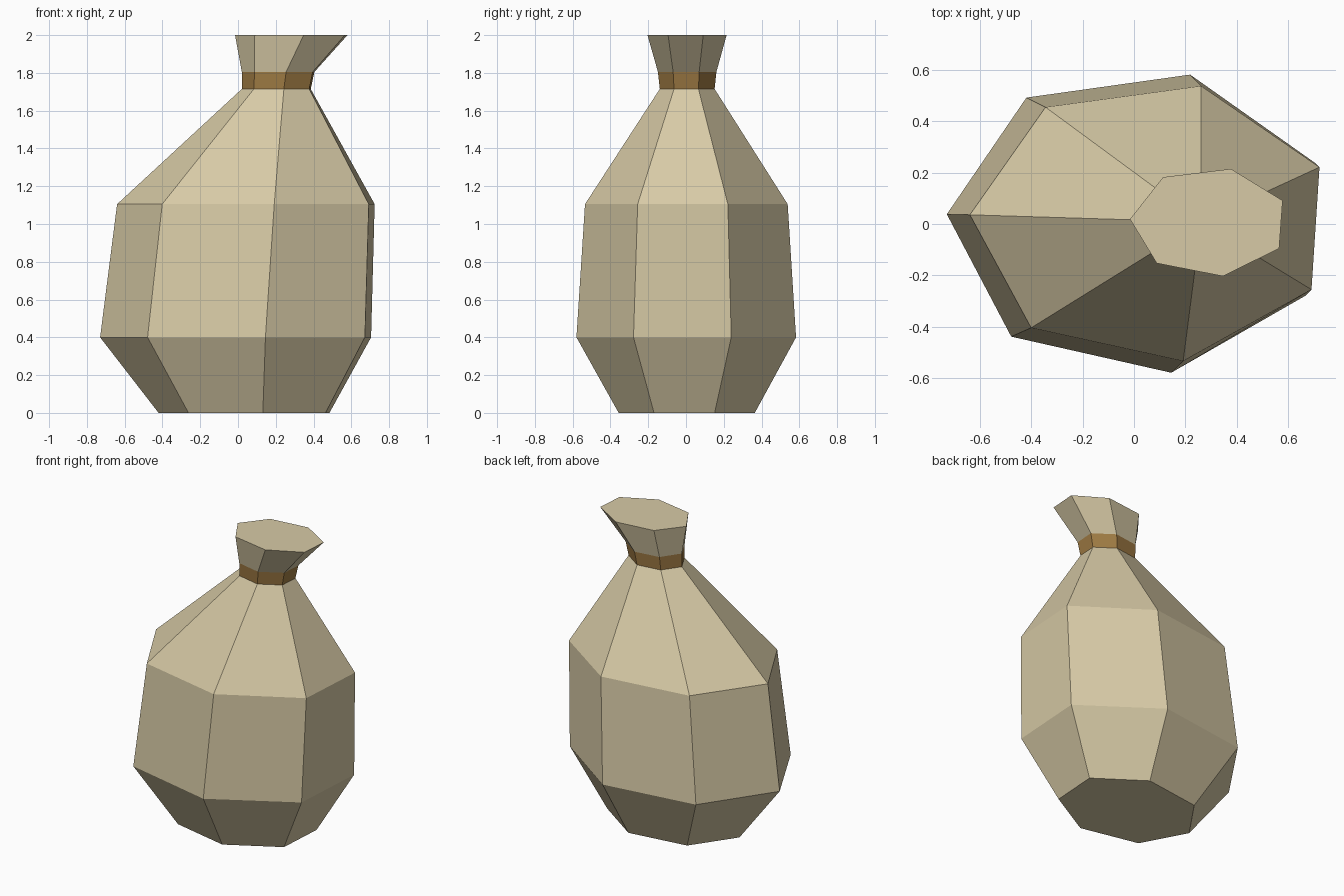
import bpy
import bmesh
from math import cos, sin, tau, radians

cube = bpy.data.objects.get("Cube")
if cube:
    bpy.data.objects.remove(cube, do_unlink=True)

SIDES = 7
PHASE = radians(177.1)


def make_material(name, color):
    mat = bpy.data.materials.new(name)
    mat.use_nodes = True
    mat.diffuse_color = color
    bsdf = next(n for n in mat.node_tree.nodes if n.type == 'BSDF_PRINCIPLED')
    bsdf.inputs["Base Color"].default_value = color
    bsdf.inputs["Roughness"].default_value = 0.9
    return mat


def loft(name, rings, mat, cap_bottom=False, cap_top=False):
    """Join seven-sided oval rings, each given as (z, centre x, radius x, radius y)."""
    bm = bmesh.new()
    loops = []
    for z, cx, rx, ry in rings:
        angles = [PHASE + tau * i / SIDES for i in range(SIDES)]
        loops.append([bm.verts.new((cx + rx * cos(a), 0.008 + ry * sin(a), z)) for a in angles])
    for low, high in zip(loops, loops[1:]):
        for i in range(SIDES):
            j = (i + 1) % SIDES
            bm.faces.new((low[i], low[j], high[j], high[i]))
    if cap_bottom:
        bm.faces.new(loops[0][::-1])
    if cap_top:
        bm.faces.new(loops[-1])
    mesh = bpy.data.meshes.new(name)
    bm.to_mesh(mesh)
    bm.free()
    mesh.materials.append(mat)
    obj = bpy.data.objects.new(name, mesh)
    bpy.context.collection.objects.link(obj)
    return obj


burlap = make_material("burlap", (0.68, 0.59, 0.38, 1))
cord = make_material("brown_cord", (0.35, 0.20, 0.058, 1))

# Shared rings where the cord meets the cloth
neck_low = (1.715, 0.21, 0.19, 0.149)
neck_high = (1.805, 0.22, 0.20, 0.159)

# Bulging bag leaning towards its tied neck
loft("sack_body", [
    (0.0, 0.05, 0.471, 0.370),
    (0.40, 0.016, 0.747, 0.597),
    (1.105, 0.069, 0.710, 0.551),
    neck_low,
], burlap, cap_bottom=True)

# Cord band around the neck
loft("neck_tie", [neck_low, neck_high], cord)

# Flared gathered cloth above the cord
loft("sack_mouth", [neck_high, (2.0, 0.294, 0.310, 0.215)], burlap, cap_top=True)
